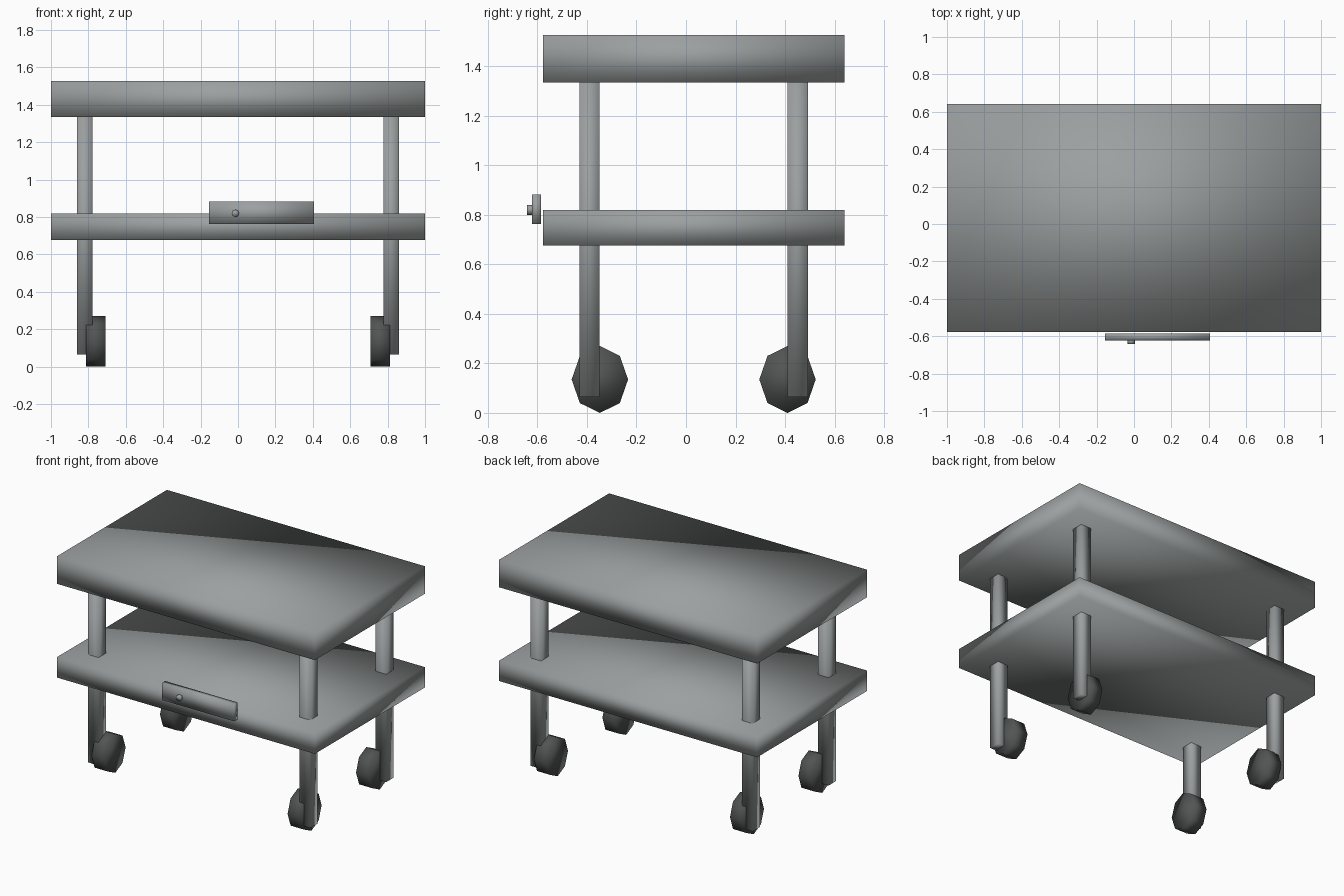
import bpy
import math

cube = bpy.data.objects.get("Cube")
if cube:
    bpy.data.objects.remove(cube, do_unlink=True)


def make_material(name, color):
    mat = bpy.data.materials.new(name)
    mat.use_nodes = True
    mat.diffuse_color = color
    mat.node_tree.nodes["Principled BSDF"].inputs["Base Color"].default_value = color
    return mat


metal = make_material("grey metal", (0.33, 0.35, 0.35, 1))
rubber = make_material("dark rubber", (0.085, 0.088, 0.088, 1))


def finish(name, mat):
    obj = bpy.context.object
    obj.name = name
    obj.data.materials.append(mat)
    bpy.ops.object.transform_apply(location=False, rotation=True, scale=True)
    # Soft shading runs across every edge
    bpy.ops.object.shade_smooth()
    return obj


def box(name, x, y, z, mat):
    """Box from (min, max) ranges on each axis."""
    spans = (x, y, z)
    bpy.ops.mesh.primitive_cube_add(size=1, location=[(a + b) / 2 for a, b in spans])
    bpy.context.object.scale = [b - a for a, b in spans]
    return finish(name, mat)


def cylinder(name, center, radius, depth, sides, rotation, mat, stretch=1):
    bpy.ops.mesh.primitive_cylinder_add(vertices=sides, radius=radius, depth=depth,
                                        location=center, rotation=rotation)
    bpy.context.object.scale = (stretch, 1, 1)
    return finish(name, mat)


# Two shelves
depth_range = (-0.577, 0.641)
box("top_shelf", (-1, 1), depth_range, (1.334, 1.527), metal)
box("lower_shelf", (-1, 1), depth_range, (0.677, 0.82), metal)

# Four square legs, each with an eight-sided wheel on its inner side
for side, sx in (("right", -1), ("left", 1)):
    for end, leg_y, wheel_y in (("front", -0.39, -0.348), ("back", 0.452, 0.41)):
        box(f"{end}_{side}_leg", (sx * 0.82 - 0.041, sx * 0.82 + 0.041),
            (leg_y - 0.041, leg_y + 0.041), (0.064, 1.36), metal)
        cylinder(f"{end}_{side}_wheel", (sx * 0.76, wheel_y, 0.135), 0.114, 0.104, 8,
                 (0, math.pi / 2, 0), rubber, stretch=0.135 / 0.114)

# Front plate with its small knob
box("front_plate", (-0.155, 0.405), (-0.622, -0.585), (0.763, 0.882), metal)
cylinder("plate_knob", (-0.014, -0.627, 0.82), 0.02, 0.03, 8,
         (math.pi / 2, 0, 0), metal)
